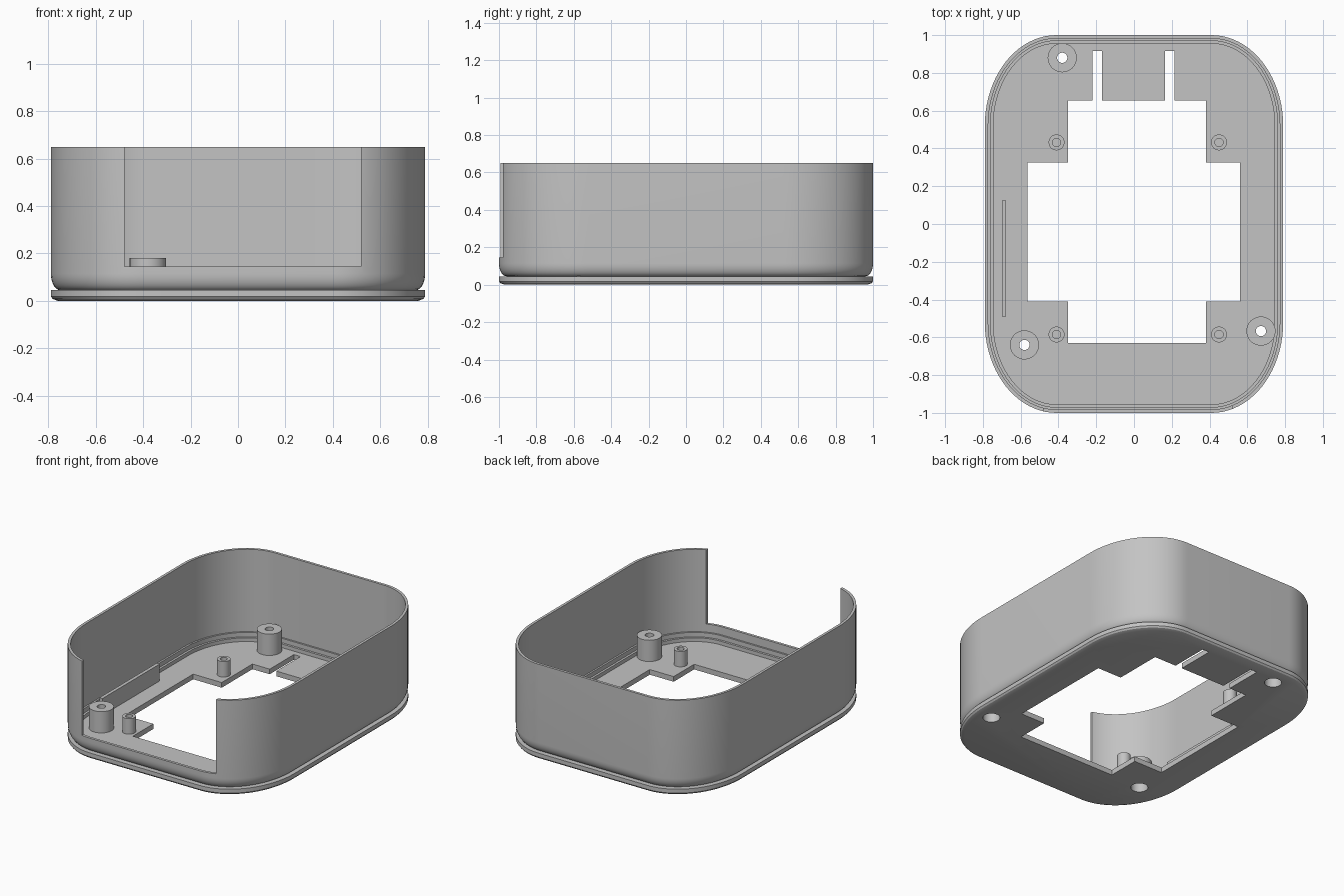
import bpy
import bmesh
from math import sin, cos, pi, radians

cube = bpy.data.objects.get("Cube")
if cube:
    bpy.data.objects.remove(cube, do_unlink=True)

grey = bpy.data.materials.new("plain grey")
grey.use_nodes = True
colour = (0.55, 0.55, 0.55, 1)
grey.diffuse_color = colour
grey.node_tree.nodes["Principled BSDF"].inputs["Base Color"].default_value = colour


def make_object(name, bm):
    bmesh.ops.recalc_face_normals(bm, faces=bm.faces)
    mesh = bpy.data.meshes.new(name)
    bm.to_mesh(mesh)
    bm.free()
    mesh.materials.append(grey)
    obj = bpy.data.objects.new(name, mesh)
    bpy.context.collection.objects.link(obj)
    return obj


def rounded_outline(inset, steps=20):
    """Rounded rectangle with elliptical corners, moved inwards by inset."""
    pts = []
    for quarter, (sx, sy) in enumerate([(1, 1), (-1, 1), (-1, -1), (1, -1)]):
        for i in range(steps + 1):
            a = (quarter + i / steps) * pi / 2
            pts.append((sx * 0.41 + (0.38 - inset) * cos(a),
                        sy * 0.52 + (0.48 - inset) * sin(a)))
    return pts


def circle_at(cx, cy, count=40):
    return lambda r: [(cx + r * cos(2 * pi * i / count), cy + r * sin(2 * pi * i / count))
                      for i in range(count)]


def loft(name, outline, profile, ring=False):
    """Stack outlines along a (size, height) profile; cap the ends or close into a ring."""
    bm = bmesh.new()
    loops = [[bm.verts.new((x, y, z)) for x, y in outline(d)] for d, z in profile]
    pairs = list(zip(loops, loops[1:]))
    if ring:
        pairs.append((loops[-1], loops[0]))
    else:
        bm.faces.new(loops[0])
        bm.faces.new(loops[-1])
    for a, b in pairs:
        n = len(a)
        for i in range(n):
            j = (i + 1) % n
            bm.faces.new((a[i], a[j], b[j], b[i]))
    return make_object(name, bm)


def box(name, x0, x1, y0, y1, z0, z1):
    bm = bmesh.new()
    bmesh.ops.create_cube(bm, size=1)
    for v in bm.verts:
        v.co = (x1 if v.co.x > 0 else x0, y1 if v.co.y > 0 else y0, z1 if v.co.z > 0 else z0)
    return make_object(name, bm)


def cut(target, cutter):
    cutter.hide_render = True
    mod = target.modifiers.new("cut", "BOOLEAN")
    mod.operation = "DIFFERENCE"
    mod.solver = "EXACT"
    mod.object = cutter
    bpy.context.view_layer.update()
    result = bpy.data.meshes.new_from_object(
        target.evaluated_get(bpy.context.evaluated_depsgraph_get()))
    target.modifiers.clear()
    target.data = result
    bpy.data.objects.remove(cutter, do_unlink=True)


# Housing: flange, curved foot, thin wall, stepped inside, floor
FLOOR = 0.035
profile = [(0.03, 0), (0.008, 0.008), (0, 0.018), (0, 0.045)]
profile += [(0.04 * (1 - sin(i * pi / 16)), 0.045 + 0.07 * (1 - cos(i * pi / 16)))
            for i in range(9)]
profile += [(0, 0.65), (0.018, 0.65), (0.018, 0.09), (0.03, 0.09),
            (0.03, 0.06), (0.045, 0.06), (0.045, FLOOR)]
housing = loft("housing", rounded_outline, profile)

# Front opening
cut(housing, box("cutter", -0.48, 0.52, -1.1, -0.8, 0.145, 0.8))

# Stepped window and two slots in the floor
for x0, x1, y0, y1 in [(-0.565, 0.56, -0.41, 0.325), (-0.35, 0.38, -0.63, 0.655),
                       (-0.22, -0.17, 0.5, 0.915), (0.165, 0.215, 0.5, 0.915)]:
    cut(housing, box("cutter", x0, x1, y0, y1, -0.1, 0.1))

parts = [housing]

# Large screw posts with a counterbore from below
for name, x, y in [("back_screw_post", -0.38, 0.88), ("right_screw_post", -0.58, -0.64),
                   ("left_screw_post", 0.672, -0.567)]:
    where = circle_at(x, y)
    cut(housing, loft("cutter", where, [(0.053, -0.1), (0.053, 0.06)]))
    parts.append(loft(name, where, [(0.077, FLOOR - 0.005), (0.077, 0.18), (0.027, 0.18),
                                    (0.027, 0.12), (0.053, 0.12), (0.053, FLOOR - 0.005)],
                      ring=True))

# Small standoffs with blind holes
for x in (-0.41, 0.45):
    for y in (-0.585, 0.432):
        parts.append(loft("standoff", circle_at(x, y, 32),
                          [(0.042, FLOOR - 0.005), (0.042, 0.14), (0.022, 0.14),
                           (0.022, FLOOR + 0.005)]))

# Upright rib beside the right wall
parts.append(box("side_rib", -0.7, -0.677, -0.49, 0.125, FLOOR - 0.005, 0.15))

# Smooth curves, sharp edges
bpy.ops.object.select_all(action="DESELECT")
for part in parts:
    part.select_set(True)
bpy.context.view_layer.objects.active = housing
bpy.ops.object.shade_smooth_by_angle(angle=radians(30))
